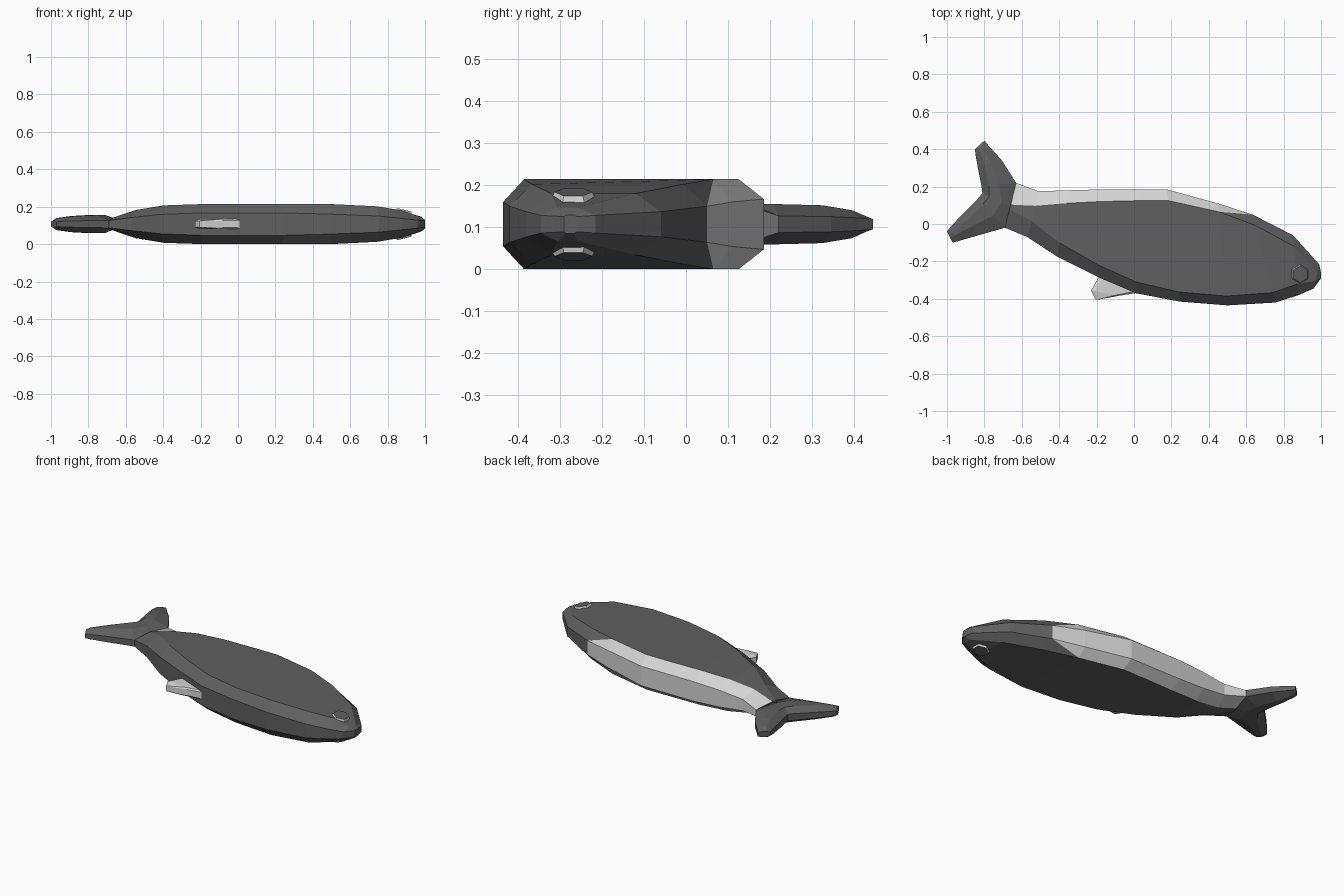
import bpy, bmesh, math
from mathutils import Vector, Matrix

if "Cube" in bpy.data.objects:
    bpy.data.objects.remove(bpy.data.objects["Cube"])

MID = 0.107  # height of the mirror plane of the flat-lying fish


def material(name, c):
    m = bpy.data.materials.new(name)
    m.diffuse_color = (*c, 1)
    m.use_nodes = True
    m.node_tree.nodes["Principled BSDF"].inputs["Base Color"].default_value = m.diffuse_color
    return m


DARK = material("dark grey", (0.115, 0.115, 0.115))
LIGHT = material("light grey", (0.66, 0.66, 0.66))


def finish(name, bm, mats):
    bmesh.ops.recalc_face_normals(bm, faces=bm.faces)
    me = bpy.data.meshes.new(name)
    bm.to_mesh(me)
    bm.free()
    for m in mats:
        me.materials.append(m)
    ob = bpy.data.objects.new(name, me)
    bpy.context.collection.objects.link(ob)
    return ob


def loft(stations, rule=lambda seg, side: 0, split=None):
    """Eight-sided bevelled loft. Station: p, q (edges), insets a, b, half height h, half wall w."""
    bm = bmesh.new()
    rings = []
    for px, py, qx, qy, a, b, h, w in stations:
        p, q = Vector((px, py, MID)), Vector((qx, qy, MID))
        d = (q - p).normalized()
        ring = [(p, w), (p + d * a, h), (q - d * b, h), (q, w)]
        ring += [(v, -z) for v, z in reversed(ring)]
        rings.append([bm.verts.new(v + Vector((0, 0, z))) for v, z in ring])
    for s in range(len(rings) - 1):
        A, B = rings[s], rings[s + 1]
        for i in range(8):
            j = (i + 1) % 8
            if s == split and i in (0, 6):
                # back bevel cut diagonally where the pale stripe ends
                o, n = (i, j) if i == 0 else (j, i)
                bm.faces.new((A[n], A[o], B[o])).material_index = 1
                bm.faces.new((A[n], B[o], B[n]))
            else:
                bm.faces.new((A[i], A[j], B[j], B[i])).material_index = rule(s, i)
    bm.faces.new(rings[0])
    bm.faces.new(rings[-1])
    return bm


# Body: tail root to nose, with pale stripe along the +y edge
body = [
    (-.63, .22, -.69, -.02, .12, .10, .035, .02),
    (-.51, .175, -.57, -.07, .08, .09, .075, .035),
    (-.35, .18, -.41, -.175, .07, .075, .1, .052),
    (-.18, .185, -.19, -.285, .065, .065, .107, .06),
    (.03, .185, .01, -.37, .06, .06, .107, .06),
    (.175, .185, .245, -.415, .06, .052, .107, .06),
    (.45, .11, .50, -.435, .045, .05, .107, .053),
    (.635, .05, .755, -.42, .06, .055, .095, .043),
    (.85, -.06, .88, -.38, .06, .06, .073, .03),
    (.99, -.215, .96, -.345, .045, .04, .04, .021),
    (1.0, -.26, 1.0, -.29, .005, .005, .022, .018),
]
stripe = lambda s, i: int((s < 6 and i in (0, 6, 7)) or (s == 6 and i == 7))
finish("body", loft(body, stripe, split=6), [DARK, LIGHT])

# Tail: one loft swept from the upper tip to the lower tip
tail = [
    (-.80, .445, -.85, .40, .025, .025, .018, .012),
    (-.77, .41, -.848, .375, .035, .03, .033, .015),
    (-.71, .345, -.835, .30, .06, .04, .045, .018),
    (-.63, .22, -.815, .20, .09, .04, .048, .02),
    (-.655, .09, -.81, .165, .06, .04, .048, .02),
    (-.69, -.02, -.835, .135, .09, .04, .048, .02),
    (-.83, -.06, -.92, .05, .06, .04, .043, .018),
    (-.945, -.093, -.985, -.02, .035, .03, .032, .015),
    (-.97, -.10, -1.0, -.04, .025, .025, .02, .012),
]
finish("tail", loft(tail), [DARK])

# Small pale fin under the belly
fin = [
    (-.17, -.24, .06, -.33, .02, .02, .022, .02),
    (-.19, -.285, .02, -.368, .02, .02, .026, .02),
    (-.23, -.355, -.08, -.384, .02, .02, .026, .018),
    (-.205, -.405, -.18, -.402, .005, .005, .018, .015),
]
finish("belly_fin", loft(fin), [LIGHT])

# Eyes: tilted hexagonal studs, pale rim with a dark cap, one per side
for name, side in (("eye_top", 1), ("eye_bottom", -1)):
    bm = bmesh.new()
    bmesh.ops.create_cone(bm, cap_ends=True, segments=6, radius1=.062, radius2=.045, depth=.034)
    for f in bm.faces:
        f.material_index = int(f.normal.z < 0.9)
    bm.transform(Matrix.Translation((.885, -.268, .060)) @ Matrix.Rotation(.24, 4, 'Y'))
    bm.transform(Matrix.Translation((0, 0, MID)) @ Matrix.Diagonal((1, 1, side, 1)))
    finish(name, bm, [DARK, LIGHT])
